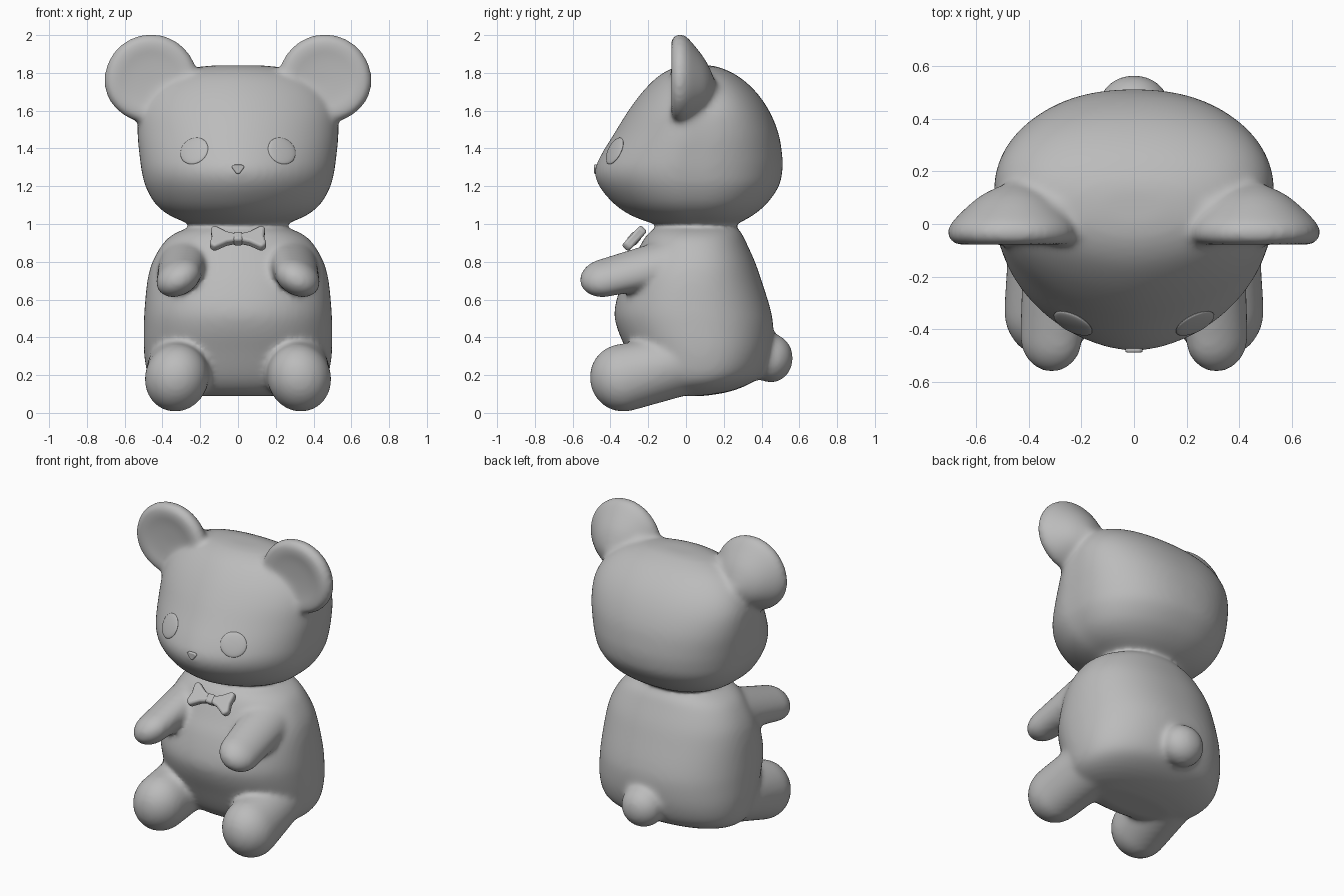
import bpy, bmesh, math
from mathutils import Vector, Matrix
from mathutils.bvhtree import BVHTree

if "Cube" in bpy.data.objects:
    bpy.data.objects.remove(bpy.data.objects["Cube"])

grey = bpy.data.materials.new("soft_grey")
grey.diffuse_color = (0.5, 0.5, 0.5, 1)
grey.use_nodes = True
grey.node_tree.nodes["Principled BSDF"].inputs["Base Color"].default_value = grey.diffuse_color


def make_object(name, bm):
    bmesh.ops.recalc_face_normals(bm, faces=bm.faces)
    me = bpy.data.meshes.new(name)
    bm.to_mesh(me)
    bm.free()
    ob = bpy.data.objects.new(name, me)
    bpy.context.collection.objects.link(ob)
    me.materials.append(grey)
    return ob


def smooth_rows(rows, steps=4):
    """Catmull-Rom interpolation between profile rows."""
    out = []
    for i in range(len(rows) - 1):
        p0, p1 = rows[max(i - 1, 0)], rows[i]
        p2, p3 = rows[i + 1], rows[min(i + 2, len(rows) - 1)]
        for s in range(steps):
            t = s / steps
            out.append([0.5 * (2 * b + (c - a) * t + (2 * a - 5 * b + 4 * c - d) * t * t
                               + (3 * b - a - 3 * c + d) * t ** 3)
                        for a, b, c, d in zip(p0, p1, p2, p3)])
    return out + [list(rows[-1])]


def skin(bm, rings):
    """Bridge rings of points and cap both ends."""
    vs = [[bm.verts.new(p) for p in r] for r in rings]
    n = len(vs[0])
    for a, b in zip(vs, vs[1:]):
        for i in range(n):
            bm.faces.new((a[i], a[(i + 1) % n], b[(i + 1) % n], b[i]))
    bm.faces.new(vs[0][::-1])
    bm.faces.new(vs[-1])


def torso_loft(bm, rows, mids, exps, n=64):
    """Rows are (z, half width, front y, back y); front and back superellipse halves."""
    rings = []
    for z, w, f, b in smooth_rows(rows):
        ring = []
        for i in range(n):
            a = 2 * math.pi * (i + 0.5) / n
            c, s = math.cos(a), math.sin(a)
            back = s > 0
            e = 2 / exps[back]
            yc = f + mids[back] * (b - f)
            x = w * math.copysign(abs(c) ** e, c)
            y = yc + ((b - yc) if back else (yc - f)) * math.copysign(abs(s) ** e, s)
            ring.append((x, y, z))
        rings.append(ring)
    skin(bm, rings)


def blob(bm, loc, size, rot_y=0):
    m = Matrix.Translation(loc) @ Matrix.Rotation(math.radians(rot_y), 4, 'Y')
    bmesh.ops.create_uvsphere(bm, u_segments=32, v_segments=20, radius=1,
                              matrix=m @ Matrix.Diagonal((*size, 1)))


def limb(bm, p, q, rp, rq, cap, roll=0, steps=14, n=32):
    """Rounded tapered limb; radii are (side, up) pairs at each end."""
    p, q = Vector(p), Vector(q)
    d = (q - p).normalized()
    turn = Matrix.Rotation(math.radians(roll), 3, d)
    side = turn @ d.cross(Vector((0, 0, 1))).normalized()
    up = side.cross(d)
    rings, k = [], 8
    stations = [(p - d * cap * math.cos(t), rp, math.sin(t))
                for t in [math.pi / 2 * (j + 0.3) / k for j in range(k)]]
    stations += [(p.lerp(q, j / steps), [a + (b - a) * j / steps for a, b in zip(rp, rq)], 1)
                 for j in range(steps + 1)]
    for c, r, s in stations:
        rings.append([c + side * r[0] * s * math.cos(2 * math.pi * i / n)
                      + up * r[1] * s * math.sin(2 * math.pi * i / n) for i in range(n)])
    skin(bm, rings)


bm = bmesh.new()
# Head
torso_loft(bm, [(0.985, 0.21, -0.10, 0.23), (1.01, 0.28, -0.20, 0.29), (1.05, 0.37, -0.30, 0.36),
                (1.11, 0.44, -0.385, 0.43), (1.2, 0.49, -0.46, 0.492), (1.28, 0.51, -0.483, 0.51),
                (1.36, 0.521, -0.453, 0.51), (1.48, 0.532, -0.38, 0.49), (1.6, 0.525, -0.305, 0.44),
                (1.7, 0.475, -0.23, 0.37), (1.78, 0.38, -0.15, 0.28), (1.825, 0.25, -0.07, 0.19),
                (1.84, 0.12, 0.0, 0.13)], (0.46, 0.57), (1.8, 2.25))
# Body
torso_loft(bm, [(0.09, 0.25, -0.10, 0.10), (0.11, 0.36, -0.17, 0.22), (0.15, 0.44, -0.22, 0.33),
                (0.21, 0.48, -0.26, 0.41), (0.32, 0.498, -0.31, 0.452), (0.45, 0.499, -0.365, 0.462),
                (0.55, 0.495, -0.378, 0.447), (0.7, 0.48, -0.335, 0.40), (0.8, 0.453, -0.285, 0.365),
                (0.9, 0.395, -0.235, 0.32), (0.95, 0.335, -0.20, 0.295), (0.985, 0.25, -0.15, 0.265),
                (1.01, 0.20, -0.10, 0.23)], (0.5, 0.5), (2.2, 2.25))
# Tail
blob(bm, (0, 0.45, 0.29), (0.135, 0.117, 0.13))
for sx in (-1, 1):
    # Legs and arms
    limb(bm, (sx * 0.325, -0.335, 0.185), (sx * 0.295, 0.02, 0.265),
         (0.168, 0.182), (0.18, 0.16), 0.175, -sx * 20)
    limb(bm, (sx * 0.315, -0.43, 0.715), (sx * 0.285, -0.10, 0.795),
         (0.127, 0.093), (0.145, 0.115), 0.135, sx * 28)
    # Ears: slightly dished front, cone-like back leaning towards the head
    profile = [(0.012, -0.065), (0.12, -0.07), (0.19, -0.08), (0.23, -0.07), (0.25, -0.04),
               (0.238, 0.0), (0.19, 0.055), (0.12, 0.115), (0.012, 0.165)]
    rings = []
    for r, y in smooth_rows(profile, 3):
        lean = max(0, y) / 0.165
        rings.append([(sx * (0.46 - 0.01 * lean) + r * math.cos(t), y,
                       1.757 - 0.04 * lean + r * math.sin(t) * (0.9 if math.sin(t) < 0 else 1))
                      for t in [2 * math.pi * i / 40 for i in range(40)]])
    skin(bm, rings)
    # Ear root that flares into the head
    blob(bm, (sx * 0.36, 0.035, 1.70), (0.17, 0.10, 0.13), sx * 40)

body = make_object("bear_body", bm)
re = body.modifiers.new("merge", 'REMESH')
re.mode, re.voxel_size, re.use_smooth_shade = 'VOXEL', 0.015, True
sm = body.modifiers.new("soften", 'SMOOTH')
sm.factor, sm.iterations = 0.5, 16

# Finished surface, used to seat the face parts
deps = bpy.context.evaluated_depsgraph_get()
tree = BVHTree.FromObject(body, deps)


def seat(x, z):
    hit, nrm, _, _ = tree.ray_cast(Vector((x, -2, z)), Vector((0, 1, 0)))
    if nrm.y > 0:
        nrm = -nrm
    return Matrix.Translation(hit) @ nrm.to_track_quat('Z', 'Y').to_matrix().to_4x4()


def shade(ob, angle=40):
    bpy.ops.object.select_all(action='DESELECT')
    ob.select_set(True)
    bpy.context.view_layer.objects.active = ob
    bpy.ops.object.shade_smooth_by_angle(angle=math.radians(angle))


# Eyes: shallow domes
for sx, name in ((-1, "right_eye"), (1, "left_eye")):
    bm = bmesh.new()
    bmesh.ops.create_uvsphere(bm, u_segments=32, v_segments=16, radius=1,
                              matrix=seat(sx * 0.232, 1.387) @ Matrix.Diagonal((0.08, 0.077, 0.013, 1)))
    shade(make_object(name, bm))


def plate(name, outline, depth, matrix, bevel):
    """Extruded outline in local XZ with rounded edges."""
    bm = bmesh.new()
    skin(bm, [[matrix @ Vector((x, y, z)) for x, z in outline] for y in (-depth, depth)])
    ob = make_object(name, bm)
    bv = ob.modifiers.new("round", 'BEVEL')
    bv.width, bv.segments, bv.limit_method = bevel, 3, 'ANGLE'
    shade(ob, 50)


# Nose: small rounded triangle
nose_y = seat(0, 1.29).translation.y
plate("nose", [(-0.035, 0.012), (-0.022, 0.024), (0.022, 0.024), (0.035, 0.012),
               (0.008, -0.024), (-0.008, -0.024)], 0.009,
      Matrix.Translation((0, nose_y, 1.29)), 0.006)

# Bow tie: flared wings with a knot, leaning back
half = [(0.022, 0.026), (0.06, 0.038), (0.12, 0.08), (0.145, 0.068), (0.138, 0.005),
        (0.152, -0.05), (0.125, -0.076), (0.06, -0.036), (0.022, -0.026)]
tilt = Matrix.Translation((0, -0.275, 0.922)) @ Matrix.Rotation(math.radians(-43), 4, 'X')
plate("bow_wings", half + [(-x, z) for x, z in reversed(half)], 0.025, tilt, 0.014)
plate("bow_knot", [(-0.026, -0.03), (0.026, -0.03), (0.026, 0.03), (-0.026, 0.03)],
      0.029, tilt, 0.014)
